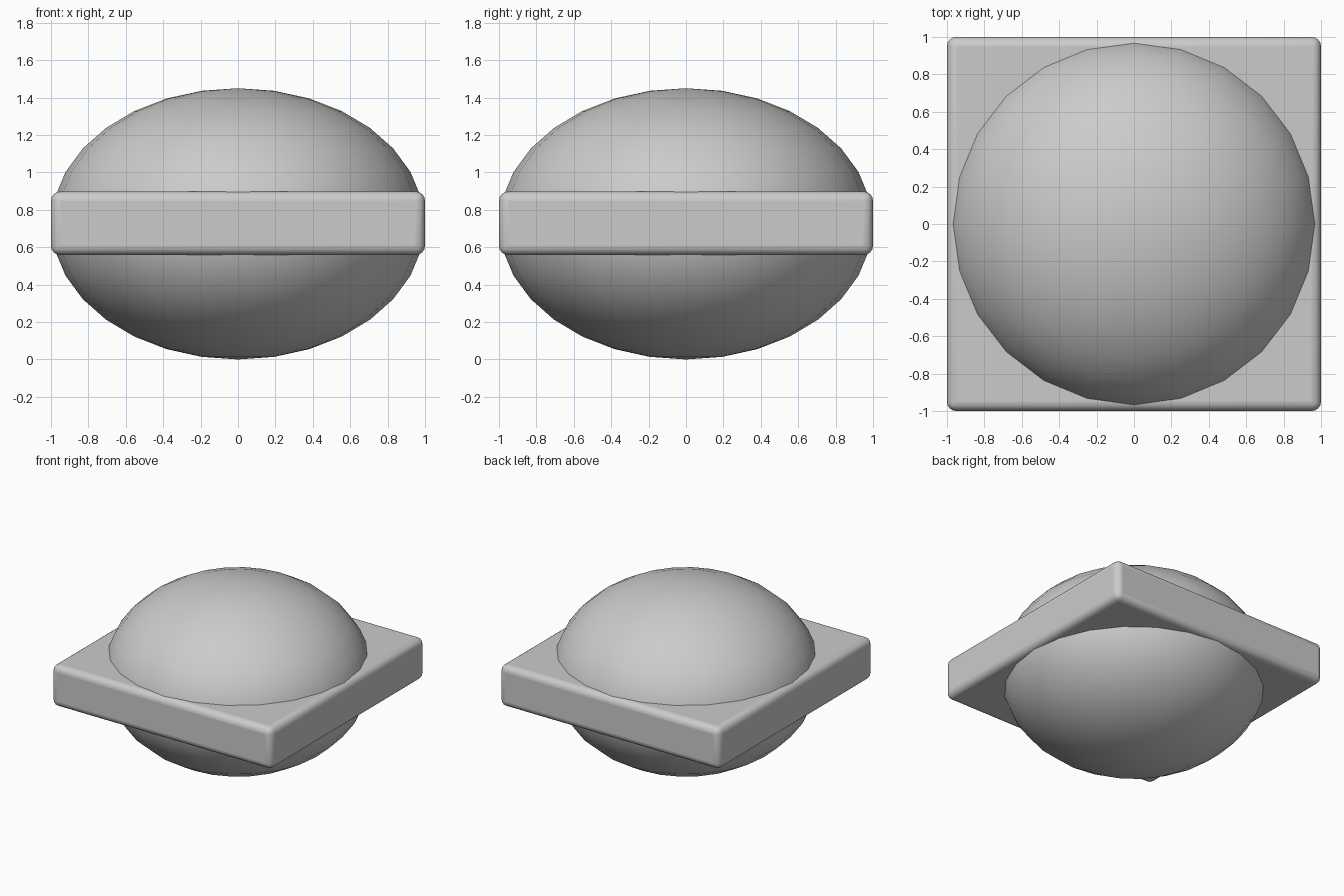
import bpy

if "Cube" in bpy.data.objects:
    bpy.data.objects.remove(bpy.data.objects["Cube"])

MID_Z = 0.725

# Flattened globe passing through the plate
bpy.ops.mesh.primitive_uv_sphere_add(segments=24, ring_count=16, radius=1, location=(0, 0, MID_Z))
globe = bpy.context.object
globe.name = "flattened_globe"
globe.scale = (0.998, 0.998, MID_Z)
bpy.ops.object.transform_apply(location=False, rotation=False, scale=True)
bpy.ops.object.shade_smooth()

# Square plate with rounded edges around the middle
bpy.ops.mesh.primitive_cube_add(size=1, location=(0, 0, MID_Z + 0.003))
plate = bpy.context.object
plate.name = "square_plate"
plate.scale = (2, 2, 0.34)
bpy.ops.object.transform_apply(location=False, rotation=False, scale=True)
bevel = plate.modifiers.new("rounded_edges", 'BEVEL')
bevel.width = 0.05
bevel.segments = 4
bpy.ops.object.shade_smooth_by_angle()
